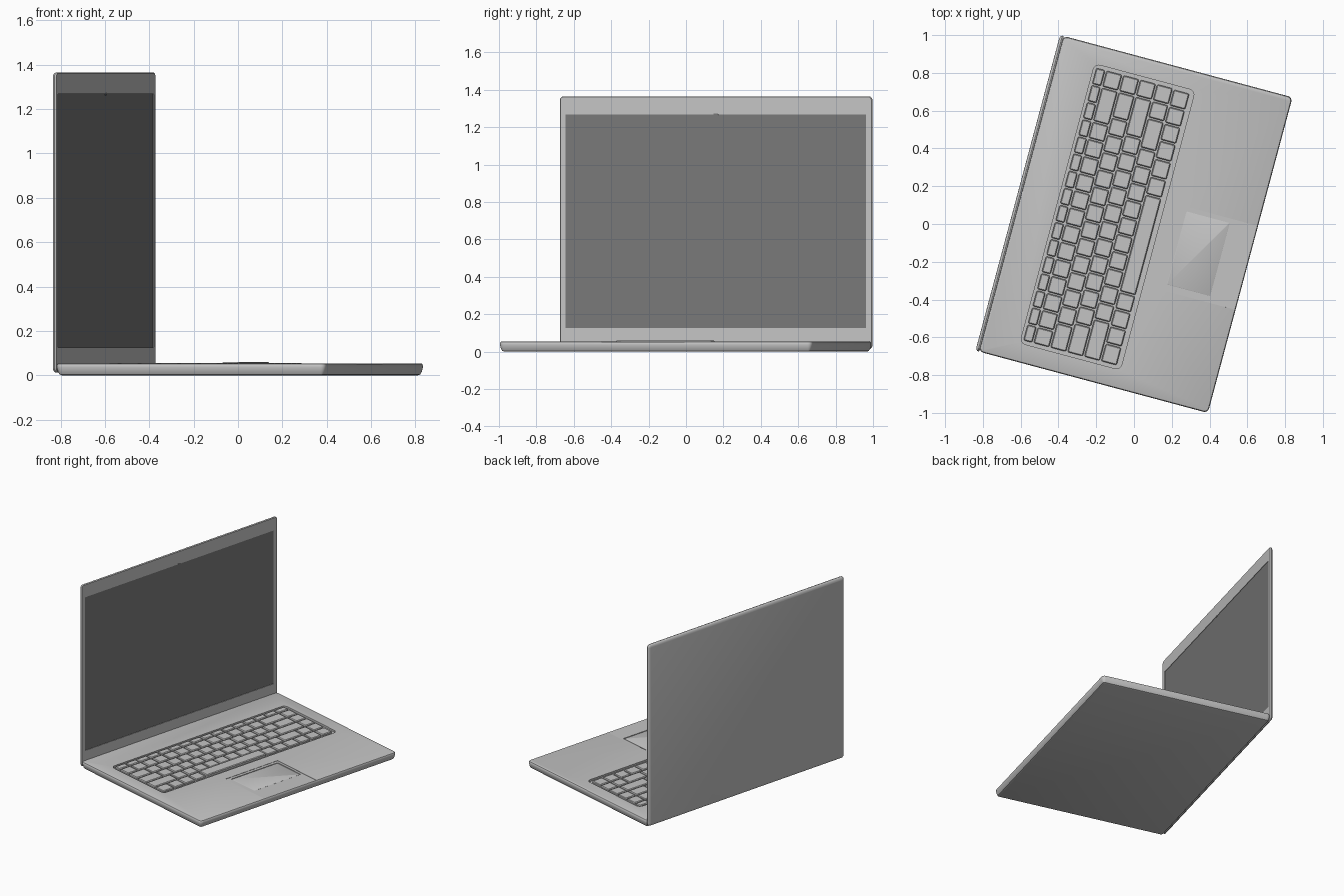
import bpy, bmesh, math
from mathutils import Matrix

if "Cube" in bpy.data.objects:
    bpy.data.objects.remove(bpy.data.objects["Cube"])


def material(name, rgb):
    m = bpy.data.materials.new(name)
    m.use_nodes = True
    m.diffuse_color = (*rgb, 1)
    m.node_tree.nodes["Principled BSDF"].inputs["Base Color"].default_value = (*rgb, 1)
    return m


body_grey = material("body grey", (0.55, 0.55, 0.55))
screen_grey = material("screen dark grey", (0.19, 0.19, 0.19))

# The laptop is modelled facing -y, then turned on the table
TURN = Matrix.Rotation(math.radians(75), 4, 'Z')
HALF_W, HALF_D, DECK = 0.865, 0.637, 0.054
LID = TURN @ Matrix.Translation((0, HALF_D, 0)) @ Matrix.Rotation(math.radians(90), 4, 'X')


def add_slab(bm, rect, radius, levels, steps=4):
    """Loft a rounded rectangle through (inset, height) levels and cap it."""
    x0, x1, y0, y1 = rect
    rings = []
    for inset, z in levels:
        r = max(radius - inset, 0.002)
        ring = []
        for k, (cx, cy) in enumerate([(x1, y1), (x0, y1), (x0, y0), (x1, y0)]):
            sx, sy = (1 if cx == x1 else -1), (1 if cy == y1 else -1)
            px, py = cx - sx * (inset + r), cy - sy * (inset + r)
            for i in range(steps + 1):
                a = math.pi / 2 * (k + i / steps)
                ring.append(bm.verts.new((px + r * math.cos(a), py + r * math.sin(a), z)))
        rings.append(ring)
    for low, high in zip(rings, rings[1:]):
        for i in range(len(low)):
            j = (i + 1) % len(low)
            bm.faces.new((low[i], low[j], high[j], high[i]))
    bm.faces.new(rings[0][::-1])
    bm.faces.new(rings[-1])


def finish(bm, name, mat, place=TURN):
    bm.transform(place)
    mesh = bpy.data.meshes.new(name)
    bm.to_mesh(mesh)
    bm.free()
    mesh.materials.append(mat)
    obj = bpy.data.objects.new(name, mesh)
    bpy.context.collection.objects.link(obj)
    return obj


def slab(name, rect, radius, levels, mat=body_grey, place=TURN):
    bm = bmesh.new()
    add_slab(bm, rect, radius, levels)
    return finish(bm, name, mat, place)


def activate(obj):
    bpy.ops.object.select_all(action='DESELECT')
    obj.select_set(True)
    bpy.context.view_layer.objects.active = obj


def cut(obj, rect, radius, bottom, top, place=TURN):
    cutter = slab("cutter", rect, radius, [(0, bottom), (0, top)], place=place)
    cutter.hide_render = True
    mod = obj.modifiers.new("recess", 'BOOLEAN')
    mod.operation, mod.solver, mod.object = 'DIFFERENCE', 'EXACT', cutter
    activate(obj)
    bpy.ops.object.modifier_apply(modifier=mod.name)
    bpy.data.objects.remove(cutter)


def smooth(obj):
    activate(obj)
    bpy.ops.object.shade_smooth_by_angle(angle=math.radians(35))


# Base with rounded underside, keyboard well, thumb scoop and trackpad recess
base = slab("base", (-HALF_W, HALF_W, -HALF_D, HALF_D - 0.018), 0.025,
            [(0.022, 0), (0.012, 0.004), (0.005, 0.016), (0, 0.036),
             (0.001, 0.047), (0.004, 0.052), (0.009, DECK)])
cut(base, (-0.765, 0.765, -0.13, 0.42), 0.03, DECK - 0.014, 0.1)
cut(base, (-0.30, 0.16, -0.7, -0.225), 0.004, DECK - 0.002, 0.1)
cut(base, (-0.268, 0.142, -0.492, -0.247), 0.006, DECK - 0.007, 0.1)
smooth(base)

smooth(slab("trackpad", (-0.264, 0.136, -0.488, -0.251), 0.005,
            [(0, DECK - 0.009), (0, DECK - 0.004), (0.002, DECK - 0.003)]))

# Keyboard: widths of the keys in each row, from the back row forward
ROWS = [
    [1] * 16,
    [1] * 13 + [2, 1],
    [1.5] + [1] * 12 + [1.5, 1],
    [1.75] + [1] * 11 + [2.25, 1],
    [2.25] + [1] * 10 + [1.75, 1, 1],
    [1.1, 1, 1, 1, 5.7] + [1.05] * 3 + [1] * 3 + [0.05],
]
UNIT, GAP = 1.5 / 16, 0.006
keys = bmesh.new()
back = 0.41
for n, row in enumerate(ROWS):
    depth = 0.056 if n == 0 else 0.0925
    left = -0.75
    for width in row:
        right = left + width * UNIT
        if width > 0.1:
            top = DECK + (0.006 if width > 5 else 0.001)
            add_slab(keys, (left + GAP, right - GAP, back - depth + GAP, back - GAP), 0.006,
                     [(-0.002, DECK - 0.015), (-0.002, top - 0.005), (0.003, top)], steps=2)
        left = right
    back -= depth
finish(keys, "keys", body_grey)

# Lid standing upright, softly rounded towards its back
lid = slab("lid", (-HALF_W, HALF_W, 0.012, 1.365), 0.022,
           [(0.022, 0), (0.010, 0.002), (0.003, 0.007), (0, 0.013), (0.001, 0.018), (0.004, 0.021)],
           place=LID)
SCREEN = (-0.832, 0.832, 0.125, 1.268)
cut(lid, SCREEN, 0.003, 0.016, 0.1, LID)
smooth(lid)
slab("screen", SCREEN, 0.003, [(0, 0.0155), (0, 0.018)], screen_grey, LID)
slab("webcam", (-0.013, 0.013, 1.262, 1.274), 0.005, [(0, 0.017), (0, 0.022)], screen_grey, LID)

# Hinge strip between base and lid
slab("hinge", (-0.70, 0.70, HALF_D - 0.026, HALF_D - 0.012), 0.003, [(0, 0.015), (0, 0.05)])
